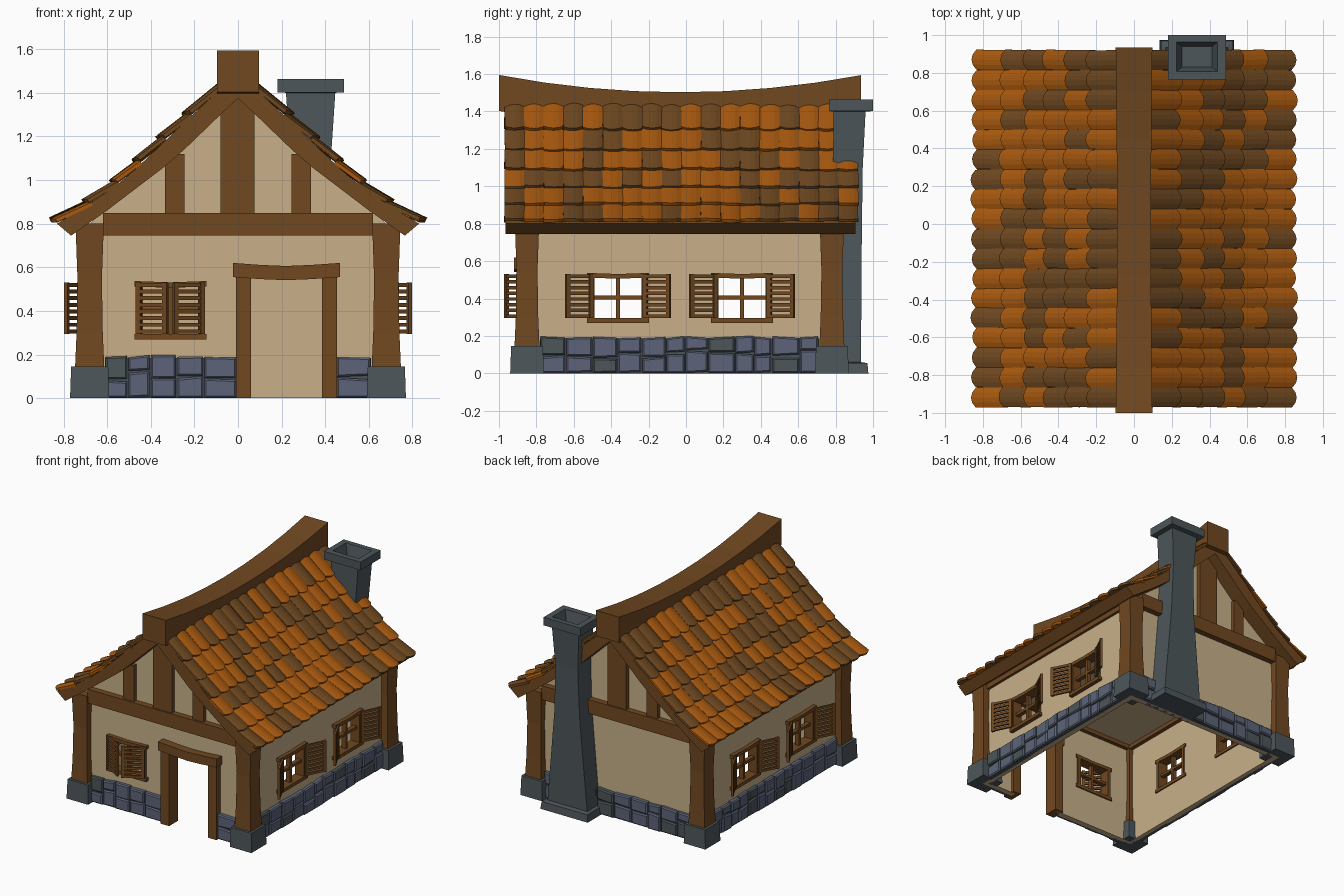
import bpy, bmesh, math, random
from mathutils import Matrix, Vector

if "Cube" in bpy.data.objects:
    bpy.data.objects.remove(bpy.data.objects["Cube"])

random.seed(4)


def material(name, hexa):
    lin = [((int(hexa[i:i + 2], 16) / 255 + 0.055) / 1.055) ** 2.4 for i in (0, 2, 4)]
    m = bpy.data.materials.new(name)
    m.diffuse_color = (*lin, 1)
    m.use_nodes = True
    m.node_tree.nodes["Principled BSDF"].inputs["Base Color"].default_value = m.diffuse_color
    return m


PLASTER = material("plaster", "C8B08A")
WOOD = material("wood", "704820")
ORANGE = material("orange_tile", "A8590F")
BROWN = material("brown_tile", "6E4820")
BLUE = material("blue_stone", "5C6478")
GREY = material("grey_stone", "4D565A")


def finish(name, bm, *mats):
    bmesh.ops.recalc_face_normals(bm, faces=bm.faces)
    me = bpy.data.meshes.new(name)
    bm.to_mesh(me)
    bm.free()
    for m in mats:
        me.materials.append(m)
    ob = bpy.data.objects.new(name, me)
    bpy.context.collection.objects.link(ob)
    return ob


def loft(bm, rings, mat=0, cap=True):
    """Skin a list of rings of points, closing both ends."""
    vs = [[bm.verts.new(p) for p in r] for r in rings]
    n = len(vs[0])
    fs = [bm.faces.new((a[i], a[(i + 1) % n], b[(i + 1) % n], b[i]))
          for a, b in zip(vs, vs[1:]) for i in range(n)]
    if cap:
        fs += [bm.faces.new(vs[0]), bm.faces.new(vs[-1])]
    for f in fs:
        f.material_index = mat


def rect(z, x0, x1, y0, y1):
    return [(x0, y0, z), (x1, y0, z), (x1, y1, z), (x0, y1, z)]


def box(bm, M, u0, u1, d0, d1, z0, z1):
    loft(bm, [[M @ Vector(p) for p in rect(z, u0, u1, d0, d1)] for z in (z0, z1)])


def prism(bm, pts, y0, y1):
    loft(bm, [[(x, y, z) for x, z in pts] for y in (y0, y1)])


def side(u, n, o):
    """Wall frame: u along the wall, d outwards, z up."""
    return Matrix(((u[0], n[0], 0, o[0]), (u[1], n[1], 0, o[1]), (0, 0, 1, 0), (0, 0, 0, 1)))


I = Matrix.Identity(4)
FRONT = side((1, 0), (0, -1), (0, -0.86))
BACK = side((1, 0), (0, 1), (0, 0.79))
RIGHT = side((0, 1), (1, 0), (0.69, 0))
LEFT = side((0, 1), (-1, 0), (-0.69, 0))
WINS = (-0.363, 0.30)


# plaster walls: grid of cells with the openings left out
def wall(name, M, u0, u1, holes):
    bm = bmesh.new()
    us = sorted({u0, u1, *[h[0] for h in holes], *[h[1] for h in holes]})
    zs = sorted({0, 0.8, *[h[2] for h in holes], *[h[3] for h in holes]} - {0.0}) if not holes else \
        sorted({0.0, 0.8, *[h[2] for h in holes], *[h[3] for h in holes]})
    if zs[0] != 0:
        zs.insert(0, 0.0)
    for a, b in zip(us, us[1:]):
        for c, d in zip(zs, zs[1:]):
            if not any(h[0] < (a + b) / 2 < h[1] and h[2] < (c + d) / 2 < h[3] for h in holes):
                box(bm, M, a, b, -0.04, 0, c, d)
    bmesh.ops.remove_doubles(bm, verts=bm.verts, dist=1e-5)
    # drop the inner partitions between neighbouring cells
    seen = {}
    for f in bm.faces:
        c = f.calc_center_median()
        seen.setdefault(tuple(round(v, 4) for v in c), []).append(f)
    inner = [f for fs in seen.values() if len(fs) > 1 for f in fs]
    inner += [f for f in bm.faces if f not in inner and all(len(e.link_faces) > 3 for e in f.edges)]
    bmesh.ops.delete(bm, geom=list(set(inner)), context='FACES')
    finish(name, bm, PLASTER)


win_holes = [(c - 0.14, c + 0.14, 0.28, 0.52) for c in WINS]
wall("front_wall", FRONT, -0.69, 0.69, [(-0.45, -0.17, 0.28, 0.52), (0.03, 0.42, 0.0, 0.58)])
wall("back_wall", BACK, -0.69, 0.69, [])
wall("right_wall", RIGHT, -0.86, 0.79, win_holes)
wall("left_wall", LEFT, -0.86, 0.79, win_holes)

# gables, ceiling
half = [(0.69, 0.79), (0.605, 0.87), (0.338, 1.08), (0.08, 1.32)]
gable = half + [(0, 1.38)] + [(-x, z) for x, z in reversed(half)]
bm = bmesh.new()
prism(bm, gable, -0.86, -0.82)
prism(bm, gable, 0.75, 0.79)
box(bm, I, -0.67, 0.67, -0.83, 0.76, 0.775, 0.79)
finish("gables_and_ceiling", bm, PLASTER)

# corner posts on stone bases
posts, bases = bmesh.new(), bmesh.new()
for x in (-0.68, 0.68):
    for y in (-0.85, 0.78):
        def ring(z, h):
            return rect(z, x - h, x + h, y - h, y + h)
        loft(bases, [ring(0, 0.09), ring(0.145, 0.085)])
        loft(posts, [ring(0.14, 0.067), ring(0.3, 0.06), ring(0.55, 0.056), ring(0.8, 0.065)])
finish("corner_posts", posts, WOOD)
finish("corner_bases", bases, GREY)

# gable timbers and wall plates
bm = bmesh.new()
for M in (FRONT, BACK):
    box(bm, M, -0.62, 0.62, -0.07, 0.045, 0.745, 0.85)
    box(bm, M, -0.08, 0.075, -0.02, 0.035, 0.84, 1.38)
    for s in (-1, 1):
        box(bm, M, s * 0.245, s * 0.335, -0.02, 0.03, 0.84, 1.12)
for M in (LEFT, RIGHT):
    box(bm, M, -0.83, 0.76, -0.07, 0.02, 0.745, 0.80)
finish("wall_timbers", bm, WOOD)

# door frame with a sagging lintel
bm = bmesh.new()
box(bm, FRONT, -0.01, 0.06, -0.06, 0.045, 0, 0.57)
box(bm, FRONT, 0.385, 0.455, -0.06, 0.045, 0, 0.57)
loft(bm, [[(x, y, z + dz) for y, z in ((-0.92, 0.555), (-0.80, 0.555), (-0.80, 0.62), (-0.92, 0.62))]
          for x, dz in ((-0.022, 0), (0.1, -0.009), (0.22, -0.014), (0.34, -0.009), (0.467, 0))])
finish("door_frame", bm, WOOD)

# windows with slatted shutters
def shutter(bm, M, hinge, sgn, angle):
    S = M @ Matrix.Translation((hinge, 0.03, 0)) @ Matrix.Diagonal((sgn, 1, 1, 1)) \
        @ Matrix.Rotation(math.radians(angle), 4, 'Z')
    for a in (0, 0.138):
        box(bm, S, a, a + 0.022, -0.009, 0.009, 0.295, 0.53)
    for i in range(8):
        z = 0.297 + i * 0.0305
        box(bm, S, 0.015, 0.145, -0.007, 0.007, z, z + 0.018)


def window(name, M, c, is_open):
    bm = bmesh.new()
    W = M @ Matrix.Translation((c, 0, 0))
    box(bm, W, -0.165, 0.165, -0.05, 0.03, 0.27, 0.295)
    loft(bm, [[W @ Vector((u, d, z + dz)) for d, z in ((-0.05, 0.512), (0.03, 0.512), (0.03, 0.537), (-0.05, 0.537))]
              for u, dz in ((-0.165, 0), (0, -0.006), (0.165, 0))])
    for s in (-1, 1):
        box(bm, W, s * 0.126, s * 0.152, -0.05, 0.025, 0.29, 0.52)
        if is_open:
            shutter(bm, W, s * 0.135, s, 26)
        else:
            shutter(bm, W, s * 0.155, -s, 28)
    box(bm, W, -0.01, 0.01, -0.03, 0.005, 0.29, 0.52)
    box(bm, W, -0.13, 0.13, -0.03, 0.003, 0.395, 0.415)
    finish(name, bm, WOOD)


window("front_window", FRONT, -0.31, False)
for label, M in (("right", RIGHT), ("left", LEFT)):
    for i, c in enumerate(WINS):
        window(f"{label}_window_{i + 1}", M, c, True)


# stone footing: two rows of uneven chamfered blocks on grey mortar
stones, mortar = bmesh.new(), bmesh.new()
for M, a, b in ((FRONT, -0.61, -0.005), (FRONT, 0.45, 0.61), (BACK, -0.61, 0.61),
                (RIGHT, -0.78, 0.71), (LEFT, -0.78, 0.71)):
    box(mortar, M, a, b, -0.01, 0.014, 0, 0.185)
    u = a
    while u < b - 0.01:
        w = random.uniform(0.09, 0.15)
        w = b - u if b - u - w < 0.06 else w
        mid = random.uniform(0.08, 0.125)
        for z0, z1 in ((0, mid), (mid, 0.195)):
            shift = [random.uniform(-0.007, 0.007) for _ in range(4)]
            d = random.uniform(0.026, 0.036)
            rings = []
            for depth, g in ((0, 0.003), (d - 0.008, 0.003), (d, 0.011)):
                q = ((u + g, z0 + g), (u + w - g, z0 + g + max(shift[1], 0)),
                     (u + w - g, z1 - g + shift[2]), (u + g, z1 - g + shift[3]))
                rings.append([M @ Vector((x, depth, max(z, 0))) for x, z in q])
            loft(stones, rings, int(random.random() < 0.15))
        u += w
finish("footing_stones", stones, BLUE, GREY)
finish("footing_mortar", mortar, GREY)

# roof boards following the curved pitch
top = [(0, 1.44), (0.1, 1.40), (0.24, 1.27), (0.36, 1.155), (0.47, 1.05), (0.57, 0.965), (0.70, 0.88), (0.83, 0.80)]
low = [(0.765, 0.745), (0.605, 0.857), (0.338, 1.06), (0.246, 1.14), (0.08, 1.30), (0, 1.375)]
bm = bmesh.new()
for s in (-1, 1):
    prism(bm, [(s * x, z) for x, z in top + low], -0.965, 0.905)
finish("roof_boards", bm, WOOD)

# roof tiles: six courses of eighteen, arched and rounded at the lower end
course = [(0.09, 1.44), (0.24, 1.30), (0.36, 1.19), (0.47, 1.085), (0.575, 0.99), (0.70, 0.90), (0.85, 0.815)]
bm = bmesh.new()
for s in (-1, 1):
    for (x0, z0), (x1, z1) in zip(course, course[1:]):
        run = Vector((x1 - x0, 0, z1 - z0))
        nrm = Vector((-run.z, 0, run.x)).normalized()
        for c in range(18):
            yc = -0.97 + 0.105 * (c + 0.5)
            stretch = random.uniform(0.98, 1.06)
            lift, roll, yaw = (random.uniform(-k, k) for k in (0.004, 0.05, 0.004))
            rings = []
            for u in (-0.5, -0.25, 0, 0.25, 0.5):
                arch = 0.012 * (1 - 4 * u * u)
                cut = (0.13 if abs(u) == 0.5 else 0.03 if u else 0)
                ring = []
                for v, h in ((-0.12, -0.012), (stretch - cut, 0.004), (stretch - cut, -0.014), (-0.12, -0.028)):
                    p = Vector((x0, yc + u * 0.106 + yaw * v, z0)) + run * v + nrm * (h + arch + lift + roll * u * 0.1)
                    ring.append((s * p.x, p.y, p.z))
                rings.append(ring)
            loft(bm, rings, int(random.random() < 0.45))
finish("roof_tiles", bm, ORANGE, BROWN)

# sagging ridge beam
bm = bmesh.new()
rings = []
for i in range(9):
    y = -1 + 1.935 * i / 8
    z = 1.503 + 0.092 * ((y + 0.03) / 0.97) ** 2
    h = 0.09 + 0.007 * ((y + 0.03) / 0.97) ** 2
    rings.append([(-h, y, z - 0.192), (h, y, z - 0.192), (h, y, z), (-h, y, z)])
loft(bm, rings)
finish("ridge_beam", bm, WOOD)

# chimney: foot, tapering stack, flared cap with hollow flue
bm = bmesh.new()
CX = 0.333
loft(bm, [rect(z, CX - h, CX + h, y0, y1) for z, h, y0, y1 in (
    (0, 0.197, 0.76, 0.975), (0.055, 0.19, 0.76, 0.97), (0.06, 0.165, 0.765, 0.935),
    (0.4, 0.135, 0.77, 0.938), (0.75, 0.105, 0.775, 0.94), (1.1, 0.093, 0.785, 0.945),
    (1.4, 0.113, 0.79, 0.96), (1.402, 0.153, 0.765, 1.0), (1.463, 0.153, 0.765, 1.0),
    (1.463, 0.108, 0.808, 0.963), (1.36, 0.08, 0.83, 0.94))])
finish("chimney", bm, GREY)
